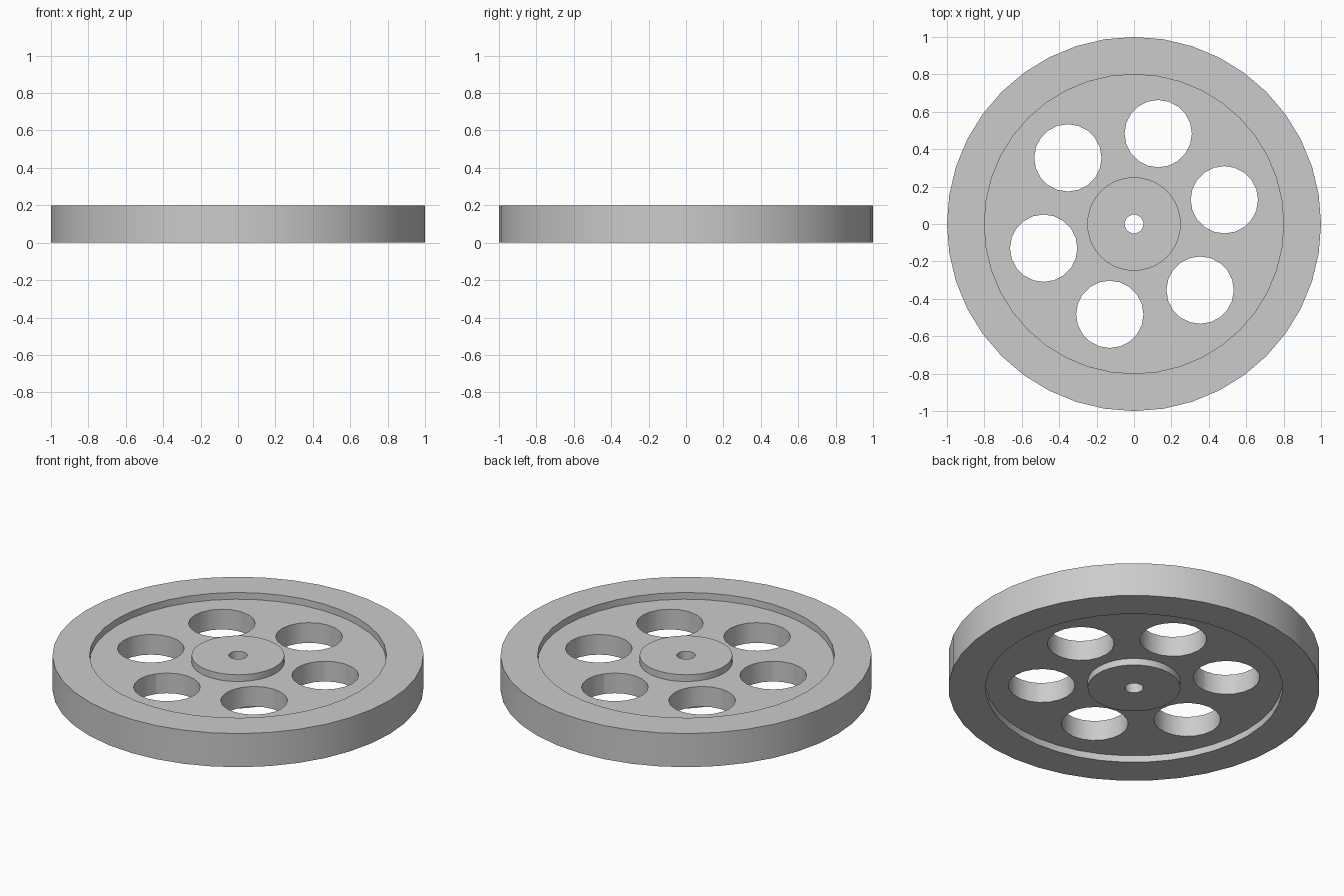
import bpy, bmesh
from math import cos, sin, pi, radians, hypot
from mathutils import Matrix

cube = bpy.data.objects.get("Cube")
if cube:
    bpy.data.objects.remove(cube, do_unlink=True)

SEGMENTS = 40
HEIGHT, RECESS = 0.2, 0.04
LOW, HIGH = RECESS, HEIGHT - RECESS
RIM_OUT, RIM_IN, HUB, BORE = 1.0, 0.8, 0.25, 0.05
HOLE, HOLE_RING, HOLE_COUNT = 0.18, 0.5, 6

grey = bpy.data.materials.new("plain_grey")
colour = (0.6, 0.6, 0.6, 1)
grey.diffuse_color = colour
grey.use_nodes = True
grey.node_tree.nodes["Principled BSDF"].inputs["Base Color"].default_value = colour


def add_object(name, bm):
    mesh = bpy.data.meshes.new(name)
    bm.to_mesh(mesh)
    bm.free()
    mesh.materials.append(grey)
    obj = bpy.data.objects.new(name, mesh)
    bpy.context.collection.objects.link(obj)
    return obj


def lathe(name, profile, closed=False):
    """Turn a counter-clockwise (radius, height) profile about the z axis."""
    bm = bmesh.new()
    rings = []
    for i in range(SEGMENTS):
        a = 2 * pi * i / SEGMENTS
        rings.append([bm.verts.new((r * cos(a), r * sin(a), z)) for r, z in profile])
    n = len(profile)
    for i, ring in enumerate(rings):
        after = rings[(i + 1) % SEGMENTS]
        for j in range(n if closed else n - 1):
            k = (j + 1) % n
            bm.faces.new((ring[j], after[j], after[k], ring[k]))
    return add_object(name, bm)


# Outer rim and central hub with bore, open where they meet the web
rim = lathe("rim", [(RIM_IN, LOW), (RIM_IN, 0), (RIM_OUT, 0),
                    (RIM_OUT, HEIGHT), (RIM_IN, HEIGHT), (RIM_IN, HIGH)])
hub = lathe("hub", [(HUB, HIGH), (HUB, HEIGHT), (BORE, HEIGHT),
                    (BORE, 0), (HUB, 0), (HUB, LOW)])

# Recessed web
web = lathe("web", [(HUB, LOW), (RIM_IN, LOW), (RIM_IN, HIGH), (HUB, HIGH)], closed=True)

# Ring of round lightening holes
bm = bmesh.new()
for i in range(HOLE_COUNT):
    a = radians(15) + 2 * pi * i / HOLE_COUNT
    place = Matrix.Translation((HOLE_RING * cos(a), HOLE_RING * sin(a), HEIGHT / 2))
    bmesh.ops.create_cone(bm, cap_ends=True, segments=20, radius1=HOLE,
                          radius2=HOLE, depth=1, matrix=place)
cutter = add_object("hole_cutter", bm)
cutter.hide_render = True
cut = web.modifiers.new("holes", "BOOLEAN")
cut.operation = "DIFFERENCE"
cut.solver = "EXACT"
cut.object = cutter
bpy.context.view_layer.update()
web.data = bpy.data.meshes.new_from_object(
    web.evaluated_get(bpy.context.evaluated_depsgraph_get()))
web.modifiers.clear()
bpy.data.objects.remove(cutter, do_unlink=True)

# Remove the web's walls hidden against the rim and hub
bm = bmesh.new()
bm.from_mesh(web.data)
radii = lambda f: [hypot(v.co.x, v.co.y) for v in f.verts]
hidden = [f for f in bm.faces
          if min(radii(f)) > RIM_IN - 0.01 or max(radii(f)) < HUB + 0.01]
bmesh.ops.delete(bm, geom=hidden, context="FACES")
bm.to_mesh(web.data)
bm.free()

# Smooth the round walls, keep the corners sharp
bpy.ops.object.select_all(action="DESELECT")
for obj in (rim, hub, web):
    obj.select_set(True)
bpy.context.view_layer.objects.active = rim
bpy.ops.object.shade_smooth_by_angle(angle=radians(30))
